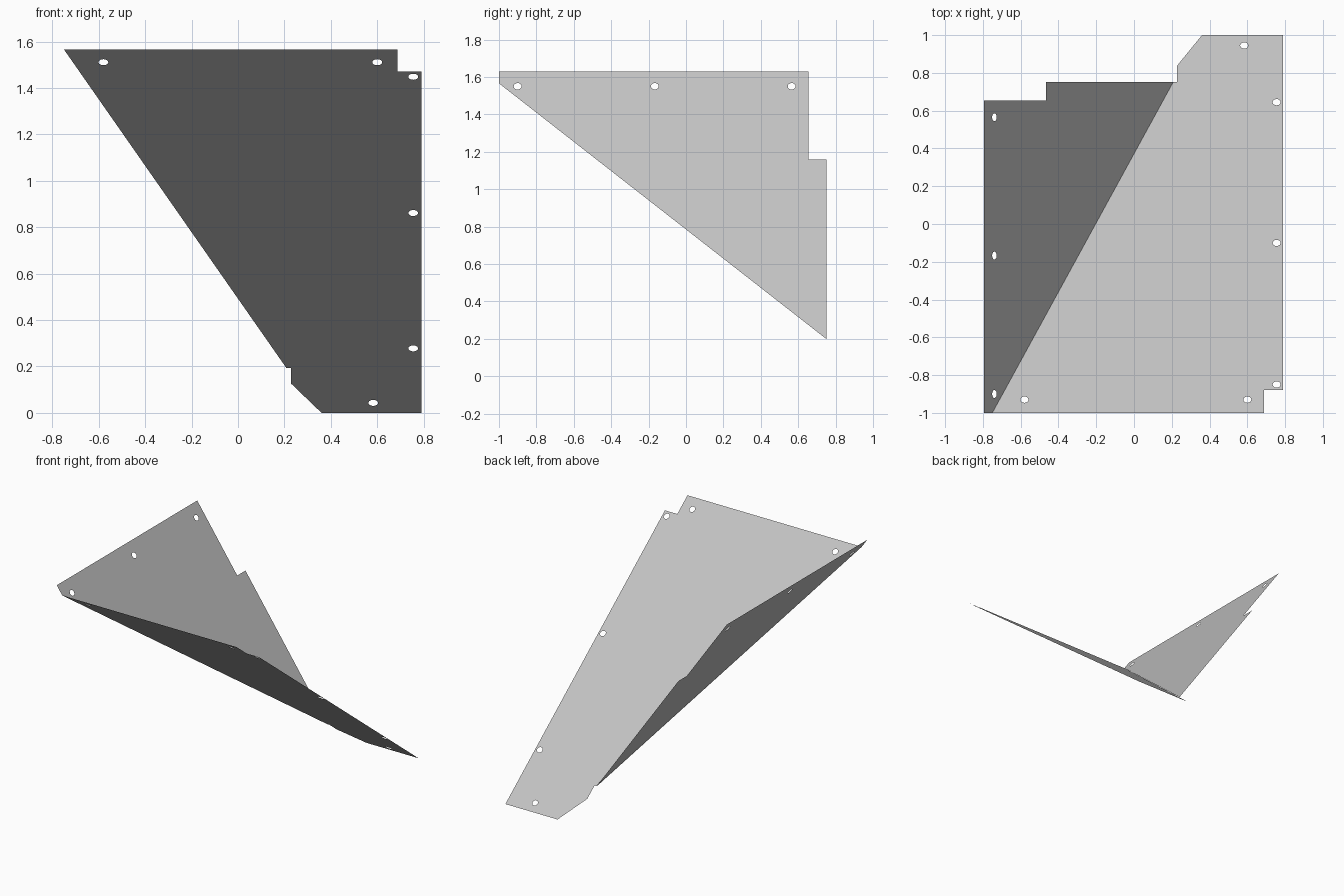
import bpy, bmesh, math

cube = bpy.data.objects.get("Cube")
if cube:
    bpy.data.objects.remove(cube, do_unlink=True)

# Single flat sheet-metal colour
grey = bpy.data.materials.new("light_grey")
grey.use_nodes = True
colour = (0.54, 0.54, 0.54, 1)
grey.diffuse_color = colour
grey.node_tree.nodes["Principled BSDF"].inputs["Base Color"].default_value = colour

HOLE_RADIUS = 0.021
SIDES = 24


def add_loop(bm, points):
    verts = [bm.verts.new((x, y, 0)) for x, y in points]
    for a, b in zip(verts, verts[1:] + verts[:1]):
        bm.edges.new((a, b))


def sheet(name, outline, holes, base, slope_x, slope_y):
    """Drilled flat sheet, drawn in plan and tilted onto its plane."""
    bm = bmesh.new()
    add_loop(bm, outline)
    # Holes are foreshortened in plan so they are round on the tilted sheet
    rx = HOLE_RADIUS / math.hypot(1, slope_x)
    ry = HOLE_RADIUS / math.hypot(1, slope_y)
    angles = [math.tau * i / SIDES for i in range(SIDES)]
    for cx, cy in holes:
        add_loop(bm, [(cx + rx * math.cos(a), cy + ry * math.sin(a)) for a in angles])
    bmesh.ops.triangle_fill(bm, edges=bm.edges[:], use_beauty=True, normal=(0, 0, 1))
    for v in bm.verts:
        v.co.z = base + slope_x * v.co.x + slope_y * v.co.y
    bm.normal_update()
    for f in bm.faces:
        if f.normal.z < 0:
            f.normal_flip()
    mesh = bpy.data.meshes.new(name)
    bm.to_mesh(mesh)
    bm.free()
    mesh.materials.append(grey)
    obj = bpy.data.objects.new(name, mesh)
    bpy.context.collection.objects.link(obj)
    return obj


# Both sheets meet along this fold
fold_top, fold_bottom = (-0.75, -1), (0.208, 0.752)

# Main panel, sloping down to the back, with notched and chamfered corners
sheet("main_panel",
      [fold_top, (0.688, -1), (0.688, -0.88), (0.79, -0.88), (0.79, 1),
       (0.36, 1), (0.228, 0.838), (0.228, 0.752), fold_bottom],
      [(-0.58, -0.93), (0.6, -0.93), (0.755, -0.85), (0.755, -0.1),
       (0.755, 0.645), (0.583, 0.945)],
      0.783, 0, -0.783)

# Side flange, rising steeply to the right, with a stepped rear edge
sheet("side_flange",
      [fold_top, fold_bottom, (-0.465, 0.752), (-0.465, 0.655),
       (-0.795, 0.655), (-0.795, -1)],
      [(-0.739, y) for y in (-0.9, -0.167, 0.565)],
      0.495, -1.428, 0)
